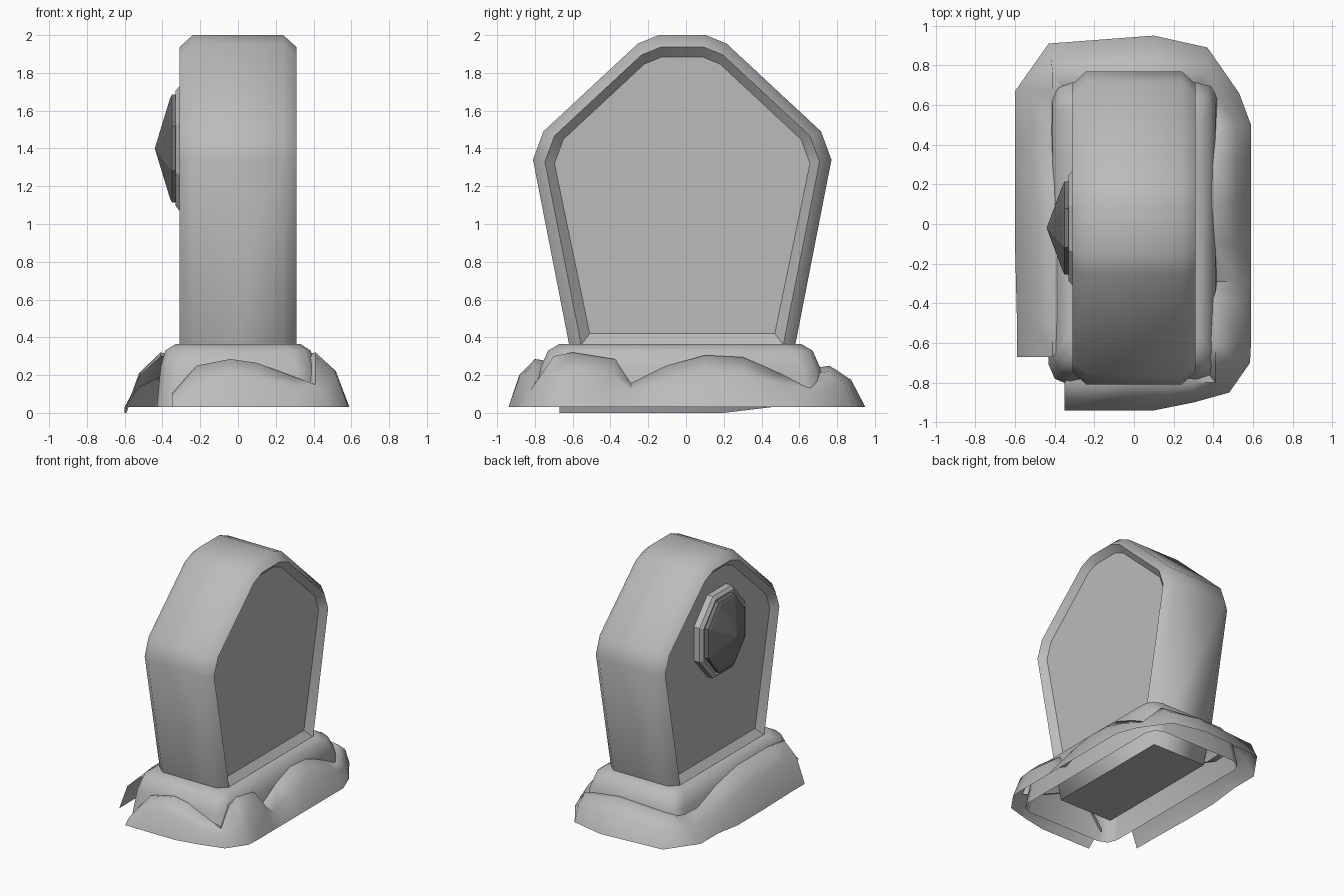
import bpy, bmesh, math

old = bpy.data.objects.get("Cube")
if old:
    bpy.data.objects.remove(old, do_unlink=True)


def material(name, value):
    mat = bpy.data.materials.new(name)
    mat.use_nodes = True
    color = (value, value, value, 1)
    mat.diffuse_color = color
    mat.node_tree.nodes["Principled BSDF"].inputs["Base Color"].default_value = color
    return mat


STONE = material("grey stone", 0.5)
DARK = material("dark gem", 0.18)


def loft(name, rings, mat, closed=True, cap_start=False, cap_end=False, smooth=None):
    """Skin a list of equally long rings of points."""
    bm = bmesh.new()
    loops = [[bm.verts.new(p) for p in ring] for ring in rings]
    count = len(loops[0])
    for a, b in zip(loops, loops[1:]):
        for i in range(count if closed else count - 1):
            j = (i + 1) % count
            bm.faces.new((a[i], a[j], b[j], b[i]))
    caps = []
    if cap_start:
        caps.append(bm.faces.new(loops[0]))
    if cap_end:
        caps.append(bm.faces.new(loops[-1]))
    bmesh.ops.recalc_face_normals(bm, faces=bm.faces)
    mesh = bpy.data.meshes.new(name)
    cap_ids = []
    bm.faces.index_update()
    cap_ids = [f.index for f in caps]
    bm.to_mesh(mesh)
    bm.free()
    mesh.materials.append(mat)
    obj = bpy.data.objects.new(name, mesh)
    bpy.context.collection.objects.link(obj)
    if smooth:
        bpy.ops.object.select_all(action="DESELECT")
        obj.select_set(True)
        bpy.context.view_layer.objects.active = obj
        bpy.ops.object.shade_smooth_by_angle(angle=math.radians(smooth))
        for i in cap_ids:
            mesh.polygons[i].use_smooth = False
    return obj


# Headstone: five-sided slab with bevelled rim and recessed panels
MID_Y, MID_Z = -0.02, 1.2
OUTLINE = [(0.125, 2), (0.235, 1.955), (0.735, 1.49), (0.79, 1.34)]


def slab_ring(x, scale, foot_y, foot_z):
    half = [(y * scale, MID_Z + (z - MID_Z) * scale) for y, z in OUTLINE]
    half.append((foot_y, foot_z))
    mirrored = [(-y, z) for y, z in reversed(half)]
    return [(x, MID_Y + y, z) for y, z in half + mirrored]


side = [(0.26, 0.856, 0.49, 0.42), (0.31, 0.92, 0.535, 0.36), (0.24, 1, 0.54, 0.06)]
slab = [slab_ring(-s[0], *s[1:]) for s in side]
slab += [slab_ring(*s) for s in reversed(side)]
loft("headstone", slab, STONE, cap_start=True, cap_end=True, smooth=50)


# Medallion: octagonal frame and pointed gem on the right face
def octagon(x, half_y, half_z):
    k = 1 / math.cos(math.pi / 8)
    angles = [math.pi / 8 + i * math.pi / 4 for i in range(8)]
    return [(x, MID_Y + half_y * k * math.cos(a), 1.4 + half_z * k * math.sin(a))
            for a in angles]


loft("medallion_frame",
     [octagon(-0.25, 0.29, 0.33), octagon(-0.31, 0.29, 0.33),
      octagon(-0.33, 0.265, 0.305), octagon(-0.31, 0.22, 0.26)], STONE)
loft("gem",
     [octagon(-0.3, 0.235, 0.285), octagon(-0.35, 0.235, 0.285),
      octagon(-0.36, 0.215, 0.265), octagon(-0.44, 0.002, 0.002)], DARK, cap_end=True)


# Mound: rounded plinth around the foot of the slab
def plinth_ring(hx, hy, z, cut=0.1):
    quarter = [(hx, hy - cut), (hx - cut * 0.3, hy - cut * 0.3), (hx - cut, hy)]
    half = quarter + [(-x, y) for x, y in reversed(quarter)]
    full = half + [(-x, -y) for x, y in half]
    return [(x, y - 0.03, z) for x, y in full]


loft("mound",
     [plinth_ring(0.27, 0.5, 0.365), plinth_ring(0.33, 0.64, 0.365),
      plinth_ring(0.385, 0.7, 0.33), plinth_ring(0.41, 0.74, 0.24),
      plinth_ring(0.43, 0.78, 0.03)], STONE, smooth=60)

# Skirt: uneven earth bank, open at one corner (foot x, foot y, crest height)
BANK = [
    (-0.35, -0.94, 0.1), (-0.22, -0.94, 0.25), (-0.04, -0.94, 0.285),
    (0.1, -0.94, 0.265), (0.3, -0.9, 0.19), (0.48, -0.85, 0.15),
    (0.585, -0.7, 0.3), (0.59, -0.6, 0.32), (0.59, -0.38, 0.285),
    (0.59, -0.29, 0.16), (0.59, -0.1, 0.25), (0.59, 0.1, 0.305),
    (0.59, 0.3, 0.295), (0.59, 0.5, 0.21), (0.53, 0.66, 0.13),
    (0.37, 0.89, 0.22), (0.1, 0.95, 0.25), (-0.43, 0.91, 0.23),
    (-0.6, 0.67, 0.2), (-0.6, 0.45, 0.19), (-0.6, 0.2, 0.27),
    (-0.6, -0.1, 0.32), (-0.59, -0.5, 0.32), (-0.59, -0.67, 0.3),
]


def clamp(v, low, high):
    return max(low, min(high, v))


foot, belly, crest, lip = [], [], [], []
for x, y, top in BANK:
    base = 0.0 if x < -0.5 and y < 0.3 else 0.03
    cx, cy = clamp(x, -0.41, 0.41), clamp(y, -0.8, 0.76)
    foot.append((x, y, base))
    belly.append((x + (cx - x) * 0.4, y + (cy - y) * 0.4, base + (top - base) * 0.66))
    crest.append((cx, cy, top))
    lip.append((cx * 0.88, cy * 0.92, top - 0.01))
loft("earth_bank", [foot, belly, crest, lip], STONE, closed=False, smooth=60)
